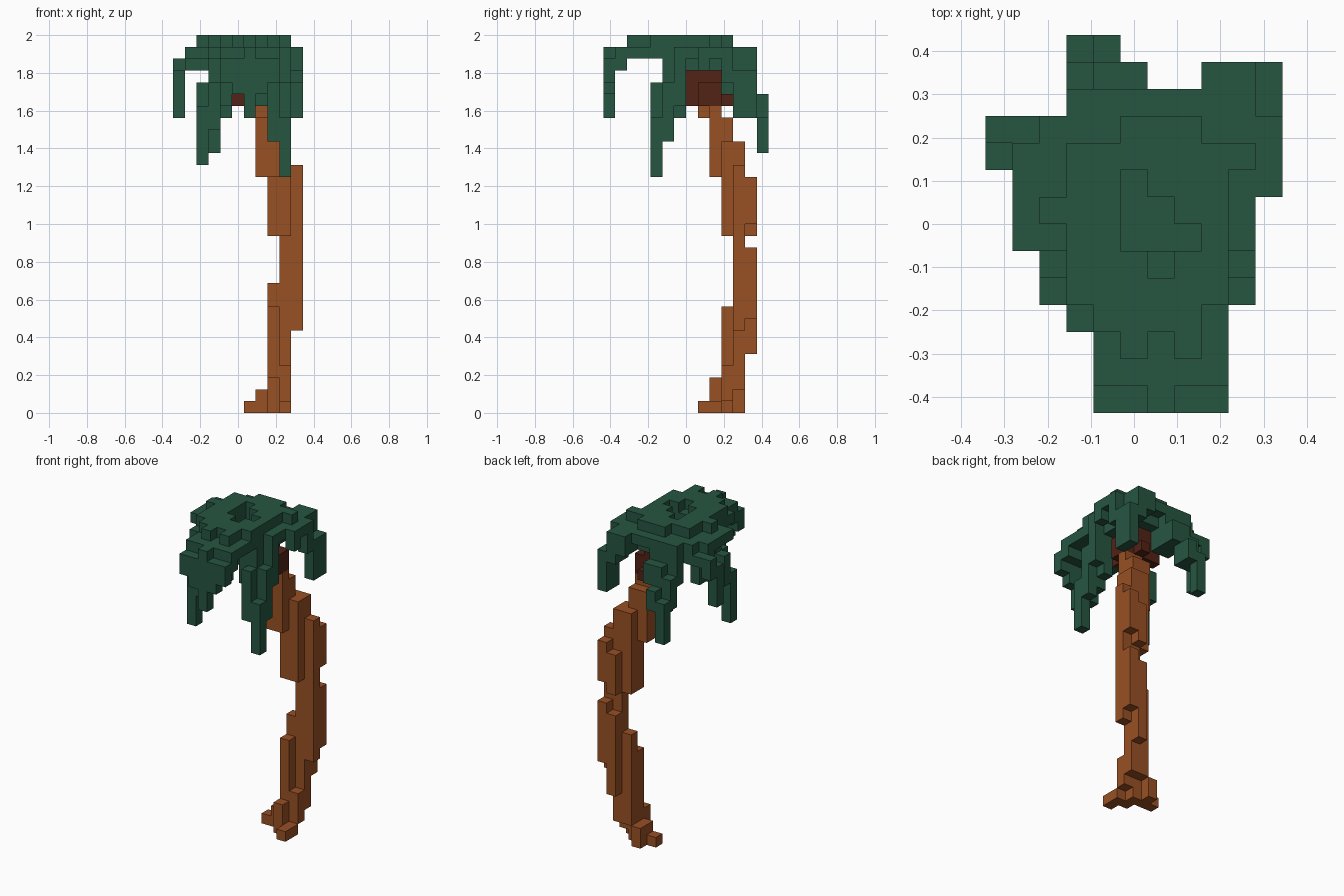
import bpy
import bmesh
from mathutils import Vector

if "Cube" in bpy.data.objects:
    bpy.data.objects.remove(bpy.data.objects["Cube"], do_unlink=True)

UNIT = 2 / 32
ORIGIN = Vector((-5.5, -7, 0))


def material(name, color):
    mat = bpy.data.materials.new(name)
    mat.use_nodes = True
    mat.diffuse_color = (*color, 1)
    mat.node_tree.nodes["Principled BSDF"].inputs["Base Color"].default_value = (*color, 1)
    return mat


green = material("leaf green", (0.019, 0.092, 0.053))
brown = material("bark brown", (0.315, 0.079, 0.017))
dark = material("dark nut brown", (0.086, 0.016, 0.008))

owner = {}      # block position -> part name
parts = {}      # part name -> material


def fill(part, mat, boxes):
    """Claim the blocks inside each box (x0, x1, y0, y1, z0, z1) for a part."""
    parts[part] = mat
    for x0, x1, y0, y1, z0, z1 in boxes:
        for x in range(x0, x1):
            for y in range(y0, y1):
                for z in range(z0, z1):
                    owner.setdefault((x, y, z), part)


def rows(part, mat, z, first_row, spans):
    """Claim one flat layer, given as one x span per row."""
    fill(part, mat, [(a, b, first_row + n, first_row + n + 1, z, z + 1)
                     for n, (a, b) in enumerate(spans)])


# Spreading roots
fill("roots", brown, [
    (9, 10, 8, 10, 0, 1), (6, 7, 10, 11, 0, 1), (8, 9, 9, 10, 0, 3),
    (7, 8, 10, 12, 0, 2),
])

# Leaning trunk, from the ground up
fill("trunk", brown, [
    (8, 9, 10, 11, 0, 9), (9, 10, 10, 11, 1, 4), (8, 9, 11, 12, 2, 11),
    (9, 10, 11, 12, 2, 23), (9, 10, 12, 13, 5, 13), (10, 11, 11, 12, 7, 21),
    (10, 11, 12, 13, 8, 14), (9, 10, 12, 13, 15, 19), (10, 11, 12, 13, 16, 20),
    (8, 10, 10, 12, 15, 23), (7, 9, 9, 11, 20, 25), (7, 8, 8, 10, 25, 26),
    (8, 9, 9, 10, 25, 26),
])

# Nuts under the crown
fill("nuts", dark, [
    (6, 8, 7, 10, 26, 29), (8, 9, 8, 10, 26, 28),
    (5, 6, 9, 10, 26, 27), (7, 8, 10, 11, 26, 27),
])

# Crown: top layer with an open centre, then the wide layer and the core
top = [(5, 6), (4, 8), (3, 9), (3, 9), (3, 9), (2, 9), (3, 9), (3, 10), (5, 8)]
rows("crown_top", green, 31, 2, top)
fill("crown_top", green, [(7, 8, 2, 3, 31, 32)])
wide = [(6, 7), (4, 9), (4, 9), (3, 9), (3, 9), (3, 9), (1, 10),
        (1, 10), (1, 11), (1, 11), (2, 11), (3, 10), (8, 10)]
rows("crown", green, 30, 0, wide)
for x, y in [(5, 6), (5, 7), (5, 8), (6, 6), (6, 7), (7, 6)]:
    del owner[x, y, 31], owner[x, y, 30]
del owner[6, 5, 31]
fill("crown", green, [(4, 9, 5, 11, 29, 30)])

# Hanging fronds
fill("front_frond", green, [
    (4, 9, 0, 1, 28, 30), (5, 8, 0, 1, 27, 28), (6, 7, 0, 1, 25, 27),
    (4, 9, 1, 2, 29, 30),
])
fill("front_left_frond", green, [
    (7, 8, 6, 7, 26, 29), (8, 9, 6, 7, 25, 29), (9, 10, 6, 7, 26, 30),
    (7, 8, 5, 6, 26, 29), (8, 9, 5, 6, 24, 29), (9, 10, 5, 6, 23, 28),
    (8, 9, 4, 5, 23, 28), (9, 10, 4, 5, 20, 25),
])
fill("front_right_frond", green, [
    (4, 5, 6, 7, 25, 29), (5, 6, 6, 7, 27, 29), (4, 5, 5, 6, 26, 29),
    (3, 4, 5, 6, 25, 30), (2, 3, 5, 6, 25, 28), (3, 4, 4, 5, 24, 28),
    (2, 3, 4, 5, 21, 26),
])
fill("right_frond", green, [
    (1, 3, 9, 11, 29, 30), (0, 1, 9, 10, 25, 29), (0, 1, 10, 11, 28, 30),
])
fill("back_frond", green, [
    (4, 6, 10, 11, 27, 29), (3, 6, 11, 12, 27, 30), (3, 4, 12, 13, 25, 28),
    (4, 5, 12, 13, 25, 29), (5, 6, 12, 13, 27, 29), (3, 4, 13, 14, 22, 26),
    (4, 5, 13, 14, 25, 27),
])
fill("back_left_frond", green, [
    (9, 10, 11, 13, 28, 30), (8, 9, 11, 13, 29, 30),
    (10, 11, 11, 13, 25, 29), (10, 11, 10, 11, 28, 30), (10, 11, 8, 9, 29, 30),
])


def build(part, mat):
    """Skin the exposed sides of a part's blocks and merge flat areas."""
    bm = bmesh.new()
    for block in [b for b, name in owner.items() if name == part]:
        for axis in range(3):
            for side in (0, 1):
                beside = list(block)
                beside[axis] += 2 * side - 1
                if tuple(beside) in owner:
                    continue
                u, v = (axis + 1) % 3, (axis + 2) % 3
                corners = []
                for du, dv in ((0, 0), (1, 0), (1, 1), (0, 1)):
                    p = Vector(block) + ORIGIN
                    p[axis] += side
                    p[u] += du
                    p[v] += dv
                    corners.append(bm.verts.new(p * UNIT))
                bm.faces.new(corners if side else corners[::-1])
    bmesh.ops.remove_doubles(bm, verts=bm.verts, dist=UNIT / 100)
    bmesh.ops.dissolve_limit(bm, angle_limit=0.01, verts=bm.verts, edges=bm.edges)
    mesh = bpy.data.meshes.new(part)
    bm.to_mesh(mesh)
    bm.free()
    mesh.materials.append(mat)
    bpy.context.collection.objects.link(bpy.data.objects.new(part, mesh))


for part, mat in parts.items():
    build(part, mat)
